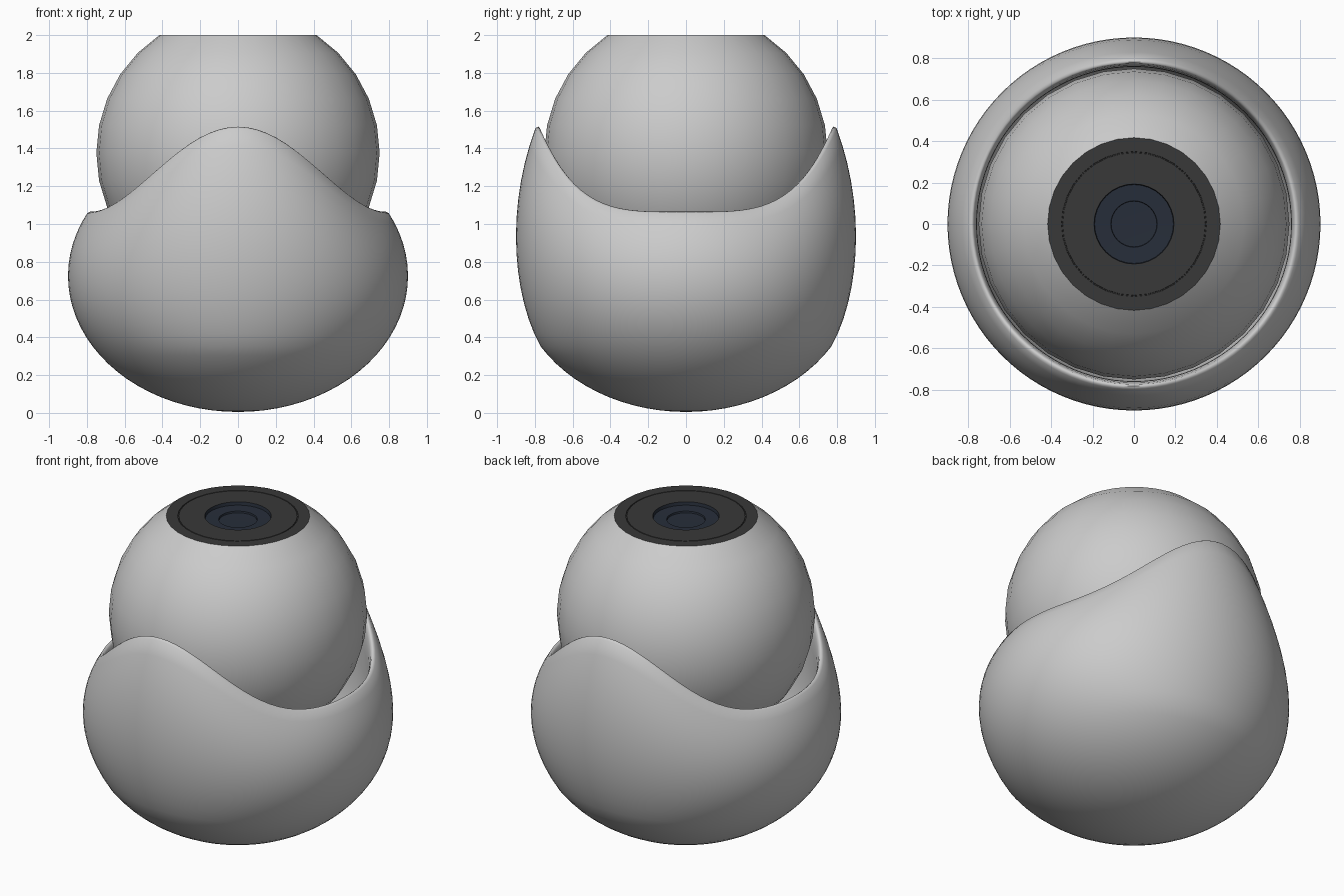
import bpy, bmesh
from math import sin, cos, pi, radians, sqrt

if "Cube" in bpy.data.objects:
    bpy.data.objects.remove(bpy.data.objects["Cube"])


def material(name, rgb):
    m = bpy.data.materials.new(name)
    m.diffuse_color = (*rgb, 1)
    m.use_nodes = True
    m.node_tree.nodes["Principled BSDF"].inputs["Base Color"].default_value = m.diffuse_color
    return m


def lathe(name, profile, segs, lift=None, mat=None, angle=40):
    """Spin (radius, z) points around z; lift(z, a) can raise points by angle."""
    bm = bmesh.new()
    rings = []
    for r, z in profile:
        if r < 1e-4:
            rings.append([bm.verts.new((0, 0, z))] * segs)
            continue
        ring = []
        for i in range(segs):
            a = 2 * pi * i / segs
            dz = lift(z, a) if lift else 0
            ring.append(bm.verts.new((r * cos(a), r * sin(a), z + dz)))
        rings.append(ring)
    for lo, hi in zip(rings, rings[1:]):
        for i in range(segs):
            j = (i + 1) % segs
            bm.faces.new(list(dict.fromkeys((lo[i], lo[j], hi[j], hi[i]))))
    bmesh.ops.recalc_face_normals(bm, faces=bm.faces)
    me = bpy.data.meshes.new(name)
    bm.to_mesh(me)
    bm.free()
    ob = bpy.data.objects.new(name, me)
    bpy.context.collection.objects.link(ob)
    if mat:
        me.materials.append(mat)
    bpy.ops.object.select_all(action='DESELECT')
    ob.select_set(True)
    bpy.context.view_layer.objects.active = ob
    bpy.ops.object.shade_smooth_by_angle(angle=radians(angle))
    return ob


# Base cup: squashed bowl whose rim sweeps up at the front and back
def cup_lift(z, a):
    t = min(1, max(0, (z - 0.35) / 0.71))
    return 0.45 * sin(a) ** 4 * t ** 1.2


outer = []
steps = 26
for k in range(steps + 1):
    p = -pi / 2 + (pi / 2 + radians(27.5)) * k / steps
    outer.append((0.9 * cos(p), 0.725 + 0.72 * sin(p)))
lip = [(0.79, 1.062), (0.782, 1.065), (0.774, 1.059), (0.767, 1.04)]
inner = [(0.76, 1.0), (0.758, 0.93), (0.76, 0.8), (0.755, 0.65),
         (0.7, 0.45), (0.55, 0.27), (0.3, 0.15), (0, 0.12)]
outer[0] = (0, 0.005)
lathe("base_cup", outer + lip + inner, 96, cup_lift, angle=60)

# Ball body: 32-sided sphere cut flat on top
R, CZ = 0.75, 1.376
ball = [(R * cos(radians(d * 11.25)), CZ + R * sin(radians(d * 11.25)))
        for d in range(-8, 6)]
lathe("ball_body", ball, 32)

# Dark face plate with a thin groove, and the sunken lens
top = ball[-1][1]
edge = ball[-1][0]
dark = material("dark_plastic", (0.04, 0.04, 0.04))
glass = material("lens_glass", (0.02, 0.027, 0.042))
lathe("face_plate", [(edge, top), (0.35, top), (0.349, top - 0.004),
                     (0.345, top - 0.004), (0.344, top), (0.193, top)],
      32, mat=dark, angle=30)
lathe("lens", [(0.193, top), (0.19, top - 0.02), (0.112, top - 0.022),
               (0.11, top - 0.032), (0, top - 0.034)], 32, mat=glass, angle=30)
